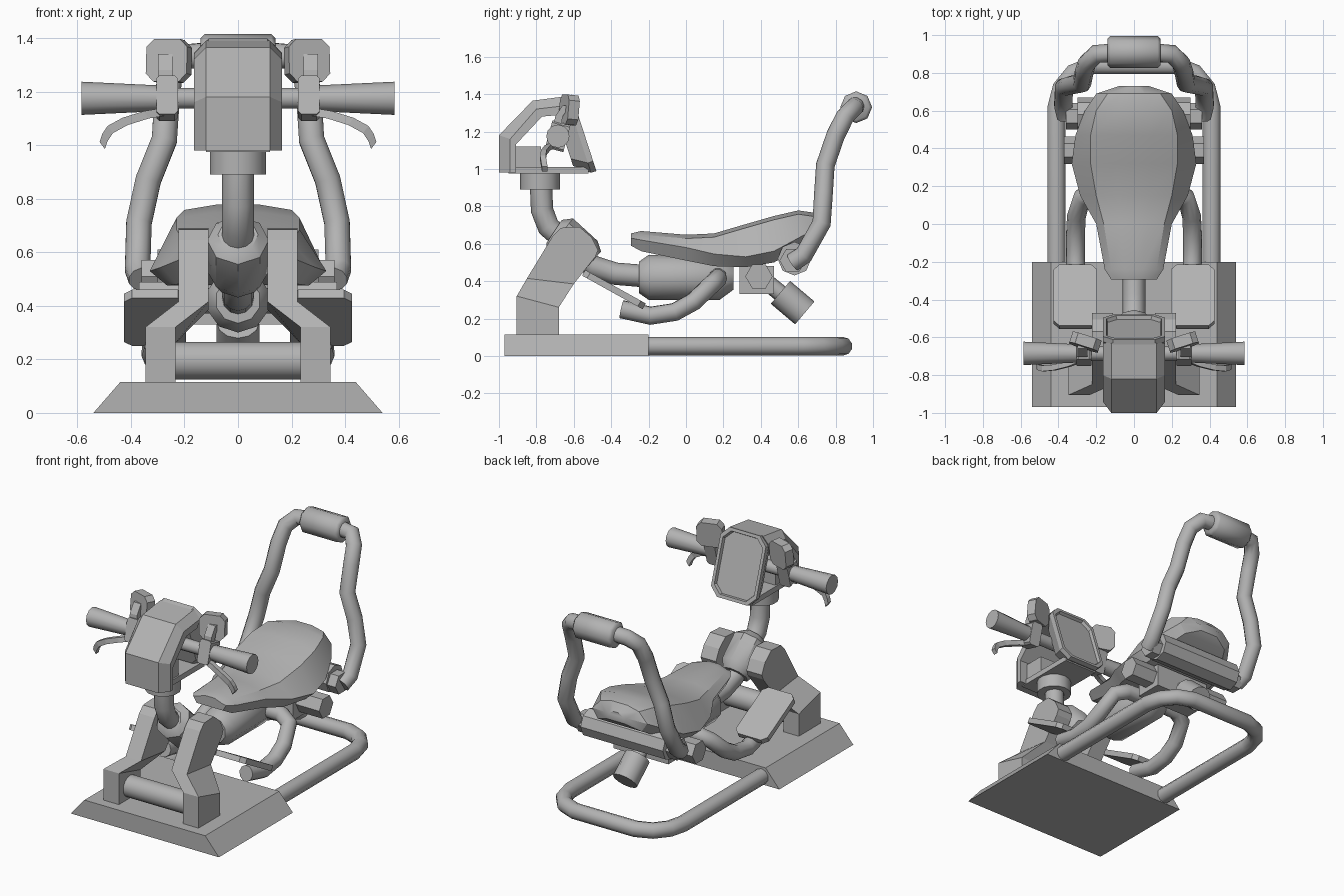
import bpy, bmesh, math
from mathutils import Vector, Matrix

if "Cube" in bpy.data.objects:
    bpy.data.objects.remove(bpy.data.objects["Cube"])

grey = bpy.data.materials.new("plain_grey")
grey.diffuse_color = (0.45, 0.45, 0.45, 1)
grey.use_nodes = True
grey.node_tree.nodes["Principled BSDF"].inputs["Base Color"].default_value = grey.diffuse_color


def finish(name, bm, smooth=None):
    bmesh.ops.recalc_face_normals(bm, faces=bm.faces)
    me = bpy.data.meshes.new(name)
    bm.to_mesh(me)
    bm.free()
    me.materials.append(grey)
    ob = bpy.data.objects.new(name, me)
    bpy.context.collection.objects.link(ob)
    if smooth:
        bpy.ops.object.select_all(action='DESELECT')
        ob.select_set(True)
        bpy.context.view_layer.objects.active = ob
        bpy.ops.object.shade_smooth_by_angle(angle=math.radians(smooth))
    return ob


def loft(name, rings, smooth=None):
    """Skin a list of equally sized closed rings and cap both ends."""
    bm = bmesh.new()
    vs = [[bm.verts.new(p) for p in r] for r in rings]
    n = len(rings[0])
    for a, b in zip(vs, vs[1:]):
        for i in range(n):
            j = (i + 1) % n
            bm.faces.new((a[i], a[j], b[j], b[i]))
    bm.faces.new(vs[0])
    bm.faces.new(vs[-1])
    return finish(name, bm, smooth)


def tube(name, path, r, sides=10, smooth=50):
    """Sweep a round section along a path; r is one radius or a list."""
    pts = [Vector(p) for p in path]
    rad = r if isinstance(r, (list, tuple)) else [r] * len(pts)
    rings, side, prev = [], None, None
    for i, p in enumerate(pts):
        d0 = (p - pts[i - 1]).normalized() if i else (pts[1] - p).normalized()
        d1 = (pts[i + 1] - p).normalized() if i < len(pts) - 1 else d0
        t = (d0 + d1).normalized()
        if side is None:
            ref = Vector((1, 0, 0)) if abs(t.x) < 0.8 else Vector((0, 0, 1))
            side = t.cross(ref).normalized()
        else:
            side = prev.rotation_difference(t) @ side
        prev = t
        up = t.cross(side)
        rings.append([p + rad[i] * (side * math.cos(a) + up * math.sin(a))
                      for a in (2 * math.pi * k / sides for k in range(sides))])
    return loft(name, rings, smooth)


def prism(name, outline, depth, mat):
    """Extrude a flat outline by depth, centred, then place it by a matrix."""
    return loft(name, [[mat @ Vector((x, y, s * depth / 2)) for x, y in outline] for s in (-1, 1)])


def chamfered(w, h, c):
    return [(-w, -h + c), (-w + c, -h), (w - c, -h), (w, -h + c),
            (w, h - c), (w - c, h), (-w + c, h), (-w, h - c)]


def box(name, x0, x1, y0, y1, z0, z1):
    return loft(name, [[(x0, y0, z), (x1, y0, z), (x1, y1, z), (x0, y1, z)] for z in (z0, z1)])


def place(x, y, z, rx=0, rz=0):
    return (Matrix.Translation((x, y, z)) @ Matrix.Rotation(math.radians(rz), 4, 'Z')
            @ Matrix.Rotation(math.radians(rx), 4, 'X'))


# base plate with sloped sides, and floor rail loop
loft("base_plate", [[(-w, -.97, z), (w, -.97, z), (w, -.2, z), (-w, -.2, z)]
                    for w, z in ((.54, 0), (.44, .115))])
half = [(.41, -.22), (.41, .62), (.385, .72), (.32, .8), (.22, .84)]
tube("floor_rail", [(x, y, .052) for x, y in half] + [(-x, y, .052) for x, y in half[::-1]], .05)

# cross roller between the supports
tube("cross_roller", [(-.25, -.79, .195), (.25, -.79, .195)], .07, 16)

# steering column, collar and backbone tube
tube("steering_column", [(0, -.775, .92), (0, -.77, .78), (0, -.735, .69), (0, -.64, .61)], .06, 12)
tube("column_collar", [(0, -.705, .665), (0, -.675, .645), (0, -.55, .53), (0, -.51, .495)],
     [.075, .115, .115, .085], 8, 40)
tube("backbone", [(0, -.6, .57), (0, -.5, .48), (0, -.38, .44), (0, -.2, .425)], .06, 12)
tube("column_ring", [(0, -.78, .89), (0, -.78, .985)], .107, 14)

# motor body under the seat
tube("motor_body", [(0, -.25, .42), (0, -.2, .42), (0, .18, .42), (0, .255, .42)],
     [.085, .12, .12, .065], 10, 40)

# console hoop: chamfered band bent over the front
band = [((-.63, 1.39), (-.63, 1.34), (-.66, 1.29)),
        ((-.82, 1.365), (-.80, 1.32), (-.77, 1.28)),
        ((-1, 1.18), (-.94, 1.16), (-.91, 1.13)),
        ((-1, .98), (-.94, .98), (-.91, .98))]
loft("console_hoop", [[(-.12, *o), (.12, *o), (.165, *m), (.165, *i), (-.165, *i), (-.165, *m)]
                      for o, m, i in band])
box("console_floor", -.12, .12, -.95, -.52, .975, 1.01)
box("console_block", -.11, .11, -.92, -.775, 1.01, 1.12)

# display: octagonal tapered housing with an inset panel
m = place(0, -.555, 1.19, 0) @ Matrix.Rotation(math.radians(-72), 4, 'X')
rings = []
for w, h, c, d in ((.125, .15, .04, -.10), (.165, .215, .055, -.02), (.165, .215, .055, .01),
                   (.145, .195, .05, .01), (.14, .19, .05, -.01)):
    rings.append([m @ Vector((x, y, d)) for x, y in chamfered(w, h, c)])
loft("display_housing", rings)
tube("handlebar", [(-.34, -.685, 1.175), (.34, -.685, 1.175)], .04, 10)

# seat: lofted sections (y, crown z, crown half width, half width, edge z, bottom z)
seat = [(-.295, .655, .09, .12, .63, .59), (-.24, .668, .12, .155, .62, .56),
        (0, .648, .16, .20, .58, .51), (.15, .655, .20, .285, .545, .48),
        (.32, .705, .23, .33, .53, .475), (.47, .748, .23, .31, .56, .50),
        (.60, .778, .20, .26, .63, .57), (.69, .765, .14, .20, .68, .62),
        (.73, .72, .05, .08, .70, .66)]
loft("seat", [[(-w, y, e), (-t, y, z - .02), (-t * .4, y, z), (t * .4, y, z), (t, y, z - .02),
               (w, y, e), (w * .8, y, b), (-w * .8, y, b)] for y, z, t, w, e, b in seat], 30)

# rear crossbar, axle, gearbox and muffler
tube("rear_crossbar", [(-.30, .58, .52), (.30, .58, .52)], .09, 8, 30)
tube("peg_axle", [(-.37, .39, .425), (.37, .39, .425)], .073, 6, 30)
box("axle_block", -.2, .2, .285, .47, .33, .48)
tube("muffler_neck", [(0, .40, .42), (0, .53, .315)], .045, 8)
tube("muffler", [(0, .505, .34), (0, .635, .23)], .08, 12)

# rear grab hoop and its padded grip
arm = [(.36, .57, .50), (.375, .63, .54), (.37, .725, .71), (.335, .735, .87), (.275, .745, 1.02),
       (.265, .80, 1.18), (.25, .85, 1.28), (.20, .90, 1.33), (.12, .905, 1.335)]
tube("grab_hoop", arm + [(-x, y, z) for x, y, z in arm[::-1]], .05)
tube("grab_grip", [(-.14, .91, 1.33), (-.125, .91, 1.33), (.125, .91, 1.33), (.14, .91, 1.33)],
     [.07, .085, .085, .07], 8, 50)

# mirrored parts
sup = [(.29, -.905, .115, -.68, .115), (.29, -.905, .32, -.68, .26), (.167, -.85, .415, -.6, .385),
       (.167, -.71, .645, -.485, .53), (.167, -.67, .685, -.47, .565), (.167, -.57, .69, -.505, .635)]
for s, tag in ((-1, "left"), (1, "right")):
    loft("support_" + tag, [[(s * (x - .056), fy, fz), (s * (x + .056), fy, fz),
                             (s * (x + .056), by, bz), (s * (x - .056), by, bz)]
                            for x, fy, fz, by, bz in sup])
    # footrest and its bent tube
    prism("footrest_" + tag, chamfered(.115, .185, .03), .035, place(s * .31, -.385, .355, -29))
    tube("footrest_tube_" + tag, [(s * x, y, z) for x, y, z in
         ((.08, .17, .42), (.2, .17, .415), (.275, .14, .385), (.305, .04, .29),
          (.31, -.06, .235), (.31, -.19, .215), (.30, -.345, .25))], .05)
    # hand grip, clamp, lever
    tube("hand_grip_" + tag, [(s * .29, -.685, 1.175), (s * .585, -.685, 1.175)], [.048, .062], 12)
    prism("clamp_" + tag, chamfered(.04, .075, .012), .10, place(s * .265, -.685, 1.175, 75))
    lever = [(.28, -.715, 1.125), (.34, -.74, 1.115), (.42, -.76, 1.09), (.475, -.765, 1.06),
             (.495, -.76, 1.03), (.505, -.755, 1.0)]
    loft("brake_lever_" + tag, [[(s * (x - .008), y - .015, z - .015), (s * (x + .012), y - .015, z + .012),
                                 (s * (x + .012), y + .015, z + .012), (s * (x - .008), y + .015, z - .015)]
                                for x, y, z in lever])
    # mirror on a flat stem
    loft("mirror_stem_" + tag, [[(s * .245, y - .02, z), (s * .298, y - .02, z),
                                 (s * .298, y + .02, z), (s * .245, y + .02, z)]
                                for y, z in ((-.69, 1.2), (-.68, 1.28), (-.64, 1.34))])
    prism("mirror_" + tag, chamfered(.08, .08, .03), .06, place(s * .258, -.625, 1.315, 85, s * 18))
    # hoop mounting flange
    tube("hoop_flange_" + tag, [(s * .25, .57, .51), (s * .36, .57, .51)], .07, 6, 30)
